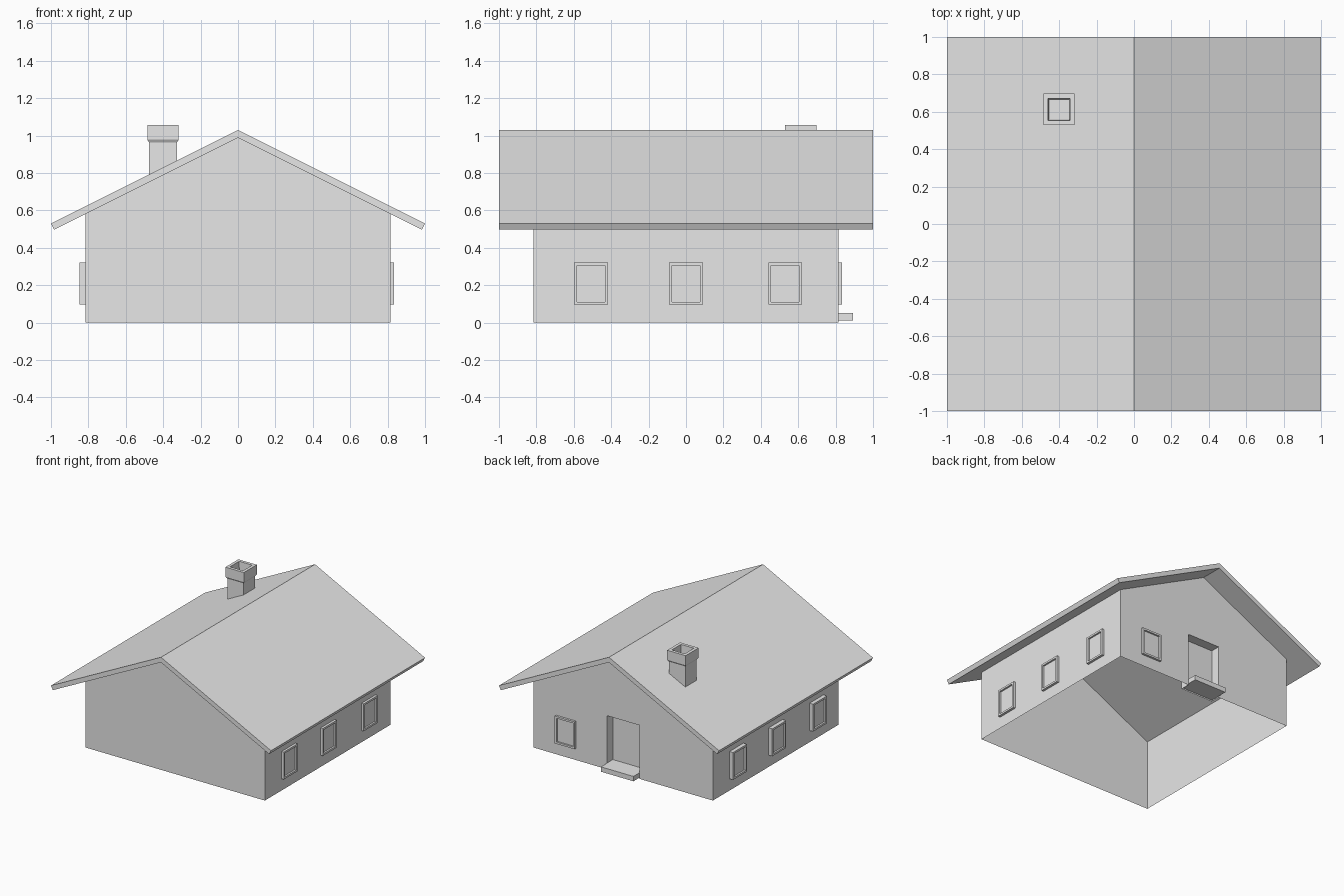
import bpy, bmesh
from math import pi
from mathutils import Matrix, Vector

old = bpy.data.objects.get("Cube")
if old:
    bpy.data.objects.remove(old, do_unlink=True)

GREY = (0.8, 0.8, 0.8, 1.0)
plaster = bpy.data.materials.new("light_grey")
plaster.use_nodes = True
plaster.diffuse_color = GREY
plaster.node_tree.nodes["Principled BSDF"].inputs["Base Color"].default_value = GREY


def finish(name, bm, matrix=None):
    """Weld, orient and link a mesh as a named object."""
    bmesh.ops.remove_doubles(bm, verts=bm.verts, dist=0.0001)
    bmesh.ops.recalc_face_normals(bm, faces=bm.faces)
    mesh = bpy.data.meshes.new(name)
    bm.to_mesh(mesh)
    bm.free()
    mesh.materials.append(plaster)
    obj = bpy.data.objects.new(name, mesh)
    bpy.context.scene.collection.objects.link(obj)
    if matrix:
        obj.matrix_world = matrix
    return obj


def face(bm, points):
    return bm.faces.new([bm.verts.new(p) for p in points])


def square_loft(bm, rings, cx, cy):
    """Stack square rings of (half size, height) into a closed solid."""
    loops = [[bm.verts.new((cx + sx * h, cy + sy * h, z))
              for sx, sy in ((-1, -1), (1, -1), (1, 1), (-1, 1))] for h, z in rings]
    for a, b in zip(loops, loops[1:]):
        for i in range(4):
            j = (i + 1) % 4
            bm.faces.new((a[i], a[j], b[j], b[i]))
    bm.faces.new(loops[0])
    bm.faces.new(loops[-1])
    return loops


WALL, EAVE, PEAK = 0.815, 0.581, 0.988
DOOR, DOOR_TOP, RECESS = 0.148, 0.44, 0.08

# Walls: hollow gabled shell with a recessed doorway in the back
bm = bmesh.new()
gable = [(WALL, 0), (WALL, EAVE), (0, PEAK), (-WALL, EAVE), (-WALL, 0)]
doorway = [(-DOOR, 0), (-DOOR, DOOR_TOP), (DOOR, DOOR_TOP), (DOOR, 0)]
face(bm, [(x, -WALL, z) for x, z in gable])
face(bm, [(x, WALL, z) for x, z in gable + doorway])
for x in (-WALL, WALL):
    face(bm, [(x, -WALL, 0), (x, WALL, 0), (x, WALL, EAVE), (x, -WALL, EAVE)])
inner = WALL - RECESS
for (xa, za), (xb, zb) in zip(doorway, doorway[1:]):
    face(bm, [(xa, WALL, za), (xb, WALL, zb), (xb, inner, zb), (xa, inner, za)])
face(bm, [(x, inner, z) for x, z in doorway])
finish("walls", bm)

# Roof: one folded slab extruded front to back
bm = bmesh.new()
half = [(1.0, 0.53), (0.983, 0.497)]
profile = [(0, 1.03)] + half + [(0, PEAK)] + [(-x, z) for x, z in reversed(half)]
slab = face(bm, [(x, -1, z) for x, z in profile])
new = bmesh.ops.extrude_face_region(bm, geom=[slab])["geom"]
bmesh.ops.translate(bm, vec=(0, 2, 0),
                    verts=[v for v in new if isinstance(v, bmesh.types.BMVert)])
finish("roof", bm)

# Chimney: shaft, flared cap and tapered flue, with its foot cut to the roof slope
bm = bmesh.new()
rings = [(0.074, 0.8), (0.074, 0.962), (0.084, 0.978), (0.084, 1.057),
         (0.059, 1.057), (0.053, 0.95)]
loops = square_loft(bm, rings, -0.401, 0.613)
for v in loops[0]:
    v.co.z = 1.01 + 0.5 * v.co.x
finish("chimney", bm)

# Doorstep
bm = bmesh.new()
bmesh.ops.create_cube(bm, size=1, matrix=Matrix.Translation((0, 0.816, 0.03))
                      @ Matrix.Diagonal((2 * DOOR, 0.156, 0.04, 1)))
finish("doorstep", bm)


def window(name, matrix, depth):
    """Framed window facing local +y, with a sunken pane."""
    bm = bmesh.new()
    bmesh.ops.create_cube(bm, size=1, matrix=Matrix.Translation((0, depth / 2, 0))
                          @ Matrix.Diagonal((0.18, depth, 0.225, 1)))
    bm.normal_update()
    front = max(bm.faces, key=lambda f: f.normal.y)
    bmesh.ops.inset_individual(bm, faces=[front], thickness=0.022)
    pane = bmesh.ops.extrude_face_region(bm, geom=[front])["geom"]
    bmesh.ops.translate(bm, vec=(0, -0.014, 0),
                        verts=[v for v in pane if isinstance(v, bmesh.types.BMVert)])
    if front.is_valid:
        bmesh.ops.delete(bm, geom=[front], context="FACES_ONLY")
    finish(name, bm, matrix)


# Windows: three on each long side, one beside the door
SILL = 0.208
for side, sign, depth in (("left", 1, 0.02), ("right", -1, 0.032)):
    for i, y in enumerate((-0.508, 0.0, 0.53)):
        place = Matrix.Translation((sign * WALL, sign * y, SILL))
        window(f"{side}_window_{i + 1}", place @ Matrix.Rotation(-sign * pi / 2, 4, "Z"), depth)
window("back_window", Matrix.Translation((0.52, WALL, SILL)), 0.018)
